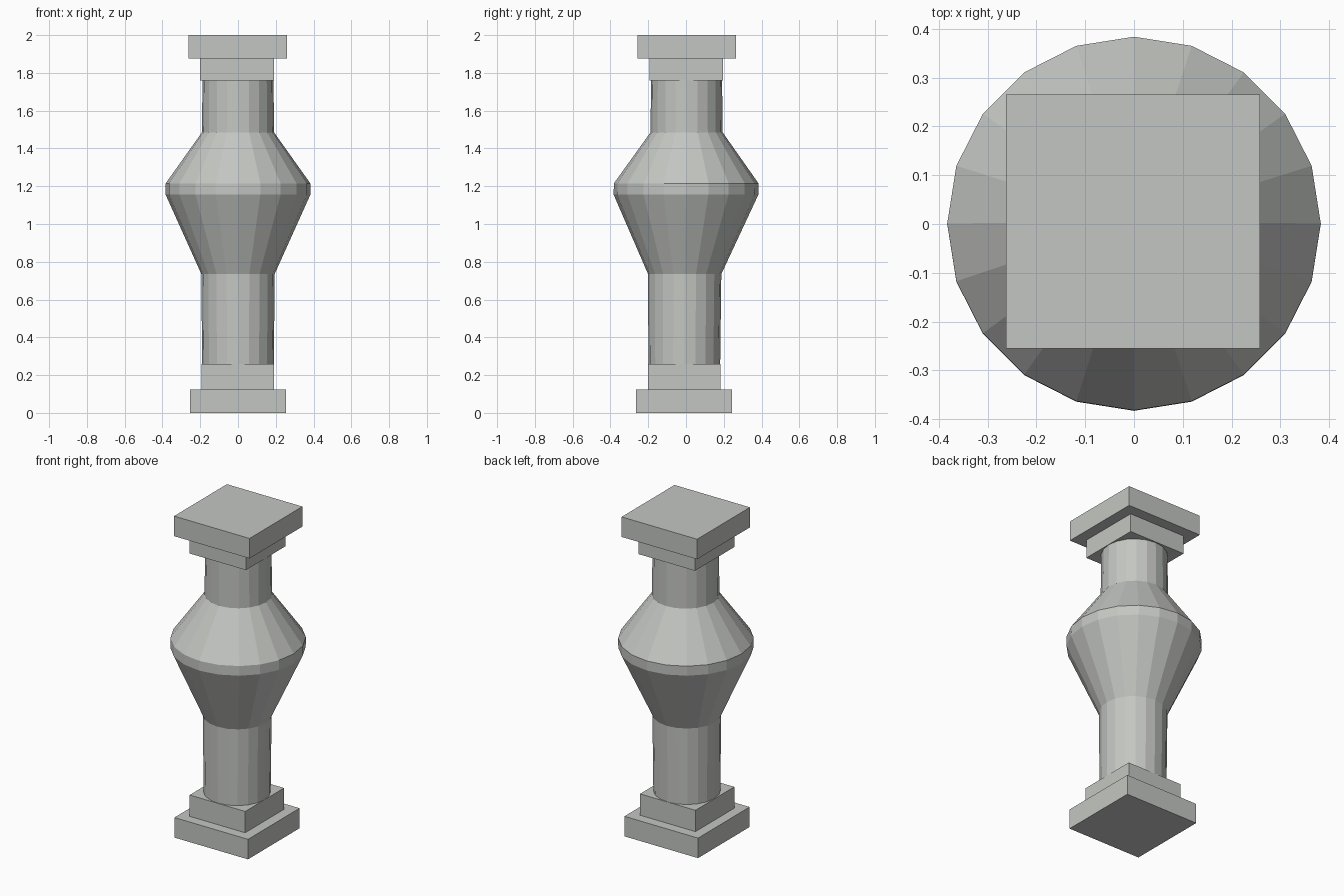
import bpy, bmesh, math

if "Cube" in bpy.data.objects:
    bpy.data.objects.remove(bpy.data.objects["Cube"])

stone = bpy.data.materials.new("grey_stone")
stone.diffuse_color = (0.55, 0.565, 0.54, 1)
stone.use_nodes = True
stone.node_tree.nodes["Principled BSDF"].inputs["Base Color"].default_value = stone.diffuse_color


def add_object(name, bm):
    bmesh.ops.recalc_face_normals(bm, faces=bm.faces)
    mesh = bpy.data.meshes.new(name)
    bm.to_mesh(mesh)
    bm.free()
    mesh.materials.append(stone)
    bpy.context.collection.objects.link(bpy.data.objects.new(name, mesh))


def slab(name, size, cx, cy, z0, z1):
    bm = bmesh.new()
    bmesh.ops.create_cube(bm, size=1)
    bmesh.ops.scale(bm, vec=(size, size, z1 - z0), verts=bm.verts)
    bmesh.ops.translate(bm, vec=(cx, cy, (z0 + z1) / 2), verts=bm.verts)
    add_object(name, bm)


def turned_shaft(name, rings, sides=20):
    bm = bmesh.new()
    loops = []
    for z, r, cy in rings:
        loops.append([bm.verts.new((r * math.cos(2 * math.pi * i / sides),
                                    cy + r * math.sin(2 * math.pi * i / sides), z))
                      for i in range(sides)])
    for a, b in zip(loops, loops[1:]):
        for i in range(sides):
            j = (i + 1) % sides
            bm.faces.new((a[i], a[j], b[j], b[i]))
    bm.faces.new(loops[0])
    bm.faces.new(loops[-1])
    add_object(name, bm)


# stepped square base and capital
slab("base_plinth", 0.508, 0.0, -0.010, 0.0, 0.125)
slab("base_step", 0.383, -0.001, -0.010, 0.125, 0.258)
slab("capital_step", 0.39, -0.005, 0.002, 1.76, 1.875)
slab("capital_slab", 0.521, -0.002, 0.005, 1.875, 2.0)

# bulging baluster: height, radius, slight y drift of the centre
turned_shaft("baluster_shaft", [
    (0.258, 0.19, -0.009),
    (0.735, 0.194, -0.007),
    (1.155, 0.383, 0.0),
    (1.215, 0.383, 0.001),
    (1.485, 0.191, 0.003),
    (1.76, 0.188, 0.003),
])
